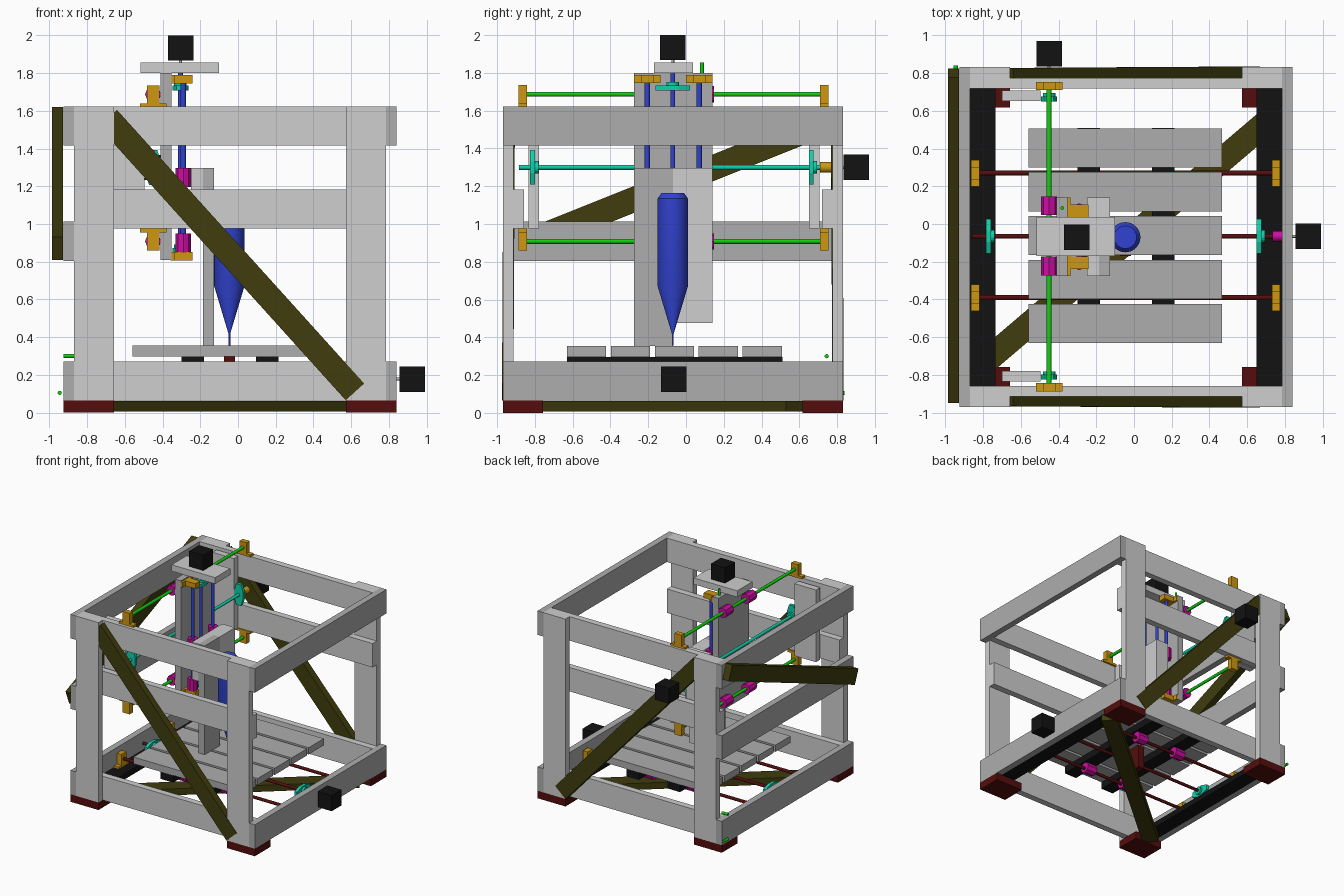
import bpy, bmesh, math
from mathutils import Vector, Matrix

if "Cube" in bpy.data.objects:
    bpy.data.objects.remove(bpy.data.objects["Cube"])


def mat(name, r, g, b):
    m = bpy.data.materials.new(name)
    m.diffuse_color = (r, g, b, 1)
    m.use_nodes = True
    m.node_tree.nodes["Principled BSDF"].inputs["Base Color"].default_value = m.diffuse_color
    return m


LIGHT = mat("light_grey", 0.62, 0.62, 0.62)
GREY = mat("mid_grey", 0.42, 0.42, 0.42)
BLACK = mat("black", 0.006, 0.006, 0.006)
RED = mat("dark_red", 0.09, 0.004, 0.004)
OLIVE = mat("olive", 0.05, 0.046, 0.004)
GOLD = mat("gold", 0.62, 0.31, 0.006)
GREEN = mat("green", 0.006, 0.62, 0.006)
TEAL = mat("teal", 0.006, 0.62, 0.40)
MAGENTA = mat("magenta", 0.62, 0.004, 0.36)
BLUE = mat("blue", 0.03, 0.055, 0.62)


def finish(bm, name, material):
    bmesh.ops.recalc_face_normals(bm, faces=bm.faces)
    me = bpy.data.meshes.new(name)
    bm.to_mesh(me)
    bm.free()
    me.materials.append(material)
    ob = bpy.data.objects.new(name, me)
    bpy.context.collection.objects.link(ob)
    return ob


def add_box(bm, x, y, z):
    size = Matrix.Diagonal((x[1] - x[0], y[1] - y[0], z[1] - z[0], 1))
    mid = Matrix.Translation(((x[0] + x[1]) / 2, (y[0] + y[1]) / 2, (z[0] + z[1]) / 2))
    bmesh.ops.create_cube(bm, size=1, matrix=mid @ size)


def box(name, material, x, y, z):
    bm = bmesh.new()
    add_box(bm, x, y, z)
    return finish(bm, name, material)


def smooth(ob):
    for p in ob.data.polygons:
        p.use_smooth = len(p.vertices) == 4


def rod(name, material, a, b, r=0.013, sides=20):
    a, b = Vector(a), Vector(b)
    bm = bmesh.new()
    rot = (b - a).to_track_quat('Z', 'Y').to_matrix().to_4x4()
    bmesh.ops.create_cone(bm, cap_ends=True, segments=sides, radius1=r, radius2=r,
                          depth=(b - a).length, matrix=Matrix.Translation((a + b) / 2) @ rot)
    ob = finish(bm, name, material)
    if sides > 8:
        smooth(ob)
    return ob


def brace(name, a, b, flat_axis, width=0.132, thick=0.06):
    """Diagonal plank from a to b, thin along flat_axis."""
    a, b, n = Vector(a), Vector(b), Vector(flat_axis)
    d = (b - a).normalized()
    n = (n - d * n.dot(d)).normalized()
    s = n.cross(d)
    rot = Matrix((d, s, n)).transposed().to_4x4()
    bm = bmesh.new()
    bmesh.ops.create_cube(bm, size=1, matrix=Matrix.Translation((a + b) / 2) @ rot @
                          Matrix.Diagonal(((b - a).length, width, thick, 1)))
    return finish(bm, name, OLIVE)


def place(ob, origin, axis, up):
    """Turn local z onto the shaft axis and local y onto up."""
    z, y = Vector(axis), Vector(up)
    ob.data.transform(Matrix.Translation(origin) @ Matrix((y.cross(z), y, z)).transposed().to_4x4())


def rod_support(name, origin, axis, up):
    """Gold shaft support: upright with a wide foot 0.065 below the shaft."""
    bm = bmesh.new()
    add_box(bm, (-0.033, 0.033), (-0.047, 0.048), (-0.022, 0.022))
    add_box(bm, (-0.07, 0.07), (-0.067, -0.047), (-0.022, 0.022))
    place(finish(bm, name, GOLD), origin, axis, up)


def flange(name, origin, axis, up):
    """Teal two-bolt flange bearing, long along up, with a round hub."""
    bm = bmesh.new()
    pts = [(0.022, 0.092), (0.043, 0.03), (0.043, -0.03), (0.022, -0.092)]
    outline = pts + [(-x, y) for x, y in reversed(pts)]
    f = bm.faces.new([bm.verts.new((x, y, -0.022)) for x, y in outline])
    ext = bmesh.ops.extrude_face_region(bm, geom=[f])
    vs = [v for v in ext["geom"] if isinstance(v, bmesh.types.BMVert)]
    bmesh.ops.translate(bm, verts=vs, vec=(0, 0, 0.026))
    bmesh.ops.create_cone(bm, cap_ends=True, segments=20, radius1=0.033, radius2=0.033, depth=0.044)
    place(finish(bm, name, TEAL), origin, axis, up)


X, Y, Z = (1, 0, 0), (0, 1, 0), (0, 0, 1)
DOWN = (0, 0, -1)

# frame: outer posts, inner front/back rails, outer side rails, feet
XP = {"left": (-0.87, -0.657), "right": (0.573, 0.785)}
XF = {"left": (-0.925, -0.657), "right": (0.573, 0.84)}
YP = {"front": (-0.97, -0.914), "back": (0.775, 0.831)}
YR = {"front": (-0.914, -0.858), "back": (0.719, 0.775)}
YF = {"front": (-0.97, -0.757), "back": (0.618, 0.831)}
for e in ("front", "back"):
    for s in ("left", "right"):
        box(f"{e}_{s}_post", LIGHT, XP[s], YP[e], (0.065, 1.622))
        box(f"{e}_{s}_foot", RED, XF[s], YF[e], (0, 0.065))
    for n, z in (("bottom", 0.065), ("middle", 0.975), ("top", 1.415)):
        box(f"{e}_{n}_rail", LIGHT, (-0.87, 0.785), YR[e], (z, z + 0.207))
for s, x in (("left", (-0.925, -0.87)), ("right", (0.785, 0.84))):
    for n, z in (("bottom", 0.065), ("middle", 0.805), ("top", 1.415)):
        if (s, n) != ("right", "middle"):
            box(f"{s}_{n}_rail", GREY, x, (-0.97, 0.831), (z, z + 0.207))

# diagonal braces
brace("front_brace", (-0.69, -0.936, 1.56), (0.62, -0.944, 0.11), Y)
brace("back_brace", (-0.69, 0.797, 1.56), (0.62, 0.805, 0.11), Y)
brace("left_brace", (-0.957, -0.925, 0.87), (-0.957, 0.80, 1.56), X)
brace("bottom_brace", (-0.80, -0.74, 0.035), (0.75, 0.58, 0.035), Z, thick=0.056)

# table axis along x: black bed boards, rods, supports, screw, motor
box("left_bed_board", BLACK, (-0.87, -0.735), (-0.858, 0.719), (0.065, 0.115))
box("right_bed_board", BLACK, (0.65, 0.785), (-0.858, 0.719), (0.065, 0.115))
SY = -0.065
for y in (0.27, -0.39):
    rod("table_rod", RED, (-0.86, y, 0.18), (0.775, y, 0.18))
    for x in (-0.842, 0.753):
        rod_support("table_rod_support", (x, y, 0.18), X, Z)
    for x in (-0.24, 0.155):
        rod("table_bearing", MAGENTA, (x - 0.048, y, 0.19), (x + 0.048, y, 0.19), 0.048, 8)
rod("table_screw", RED, (-0.86, SY, 0.178), (0.74, SY, 0.178))
for x in (-0.762, 0.672):
    flange("table_screw_flange", (x, SY, 0.178), X, Y)
rod("table_coupling", MAGENTA, (0.735, SY, 0.178), (0.785, SY, 0.178), 0.027)
rod("table_motor_shaft", GREY, (0.77, SY, 0.178), (0.86, SY, 0.178), 0.008)
box("table_motor", BLACK, (0.857, 0.99), (SY - 0.067, SY + 0.067), (0.11, 0.245))

# table: cross boards, nut block and five slats
for x in (-0.24, 0.155):
    box("table_cross_board", BLACK, (x - 0.06, x + 0.06), (-0.63, 0.51), (0.235, 0.297))
box("table_nut_block", RED, (-0.075, -0.015), (-0.17, 0.04), (0.09, 0.297))
for i in range(5):
    y = -0.63 + i * 0.2325
    box("table_slat", GREY, (-0.56, 0.467), (y, y + 0.207), (0.297, 0.355))

# gantry axis along y: two rods, screw, motor
GX = -0.45
for z, up in ((1.687, Z), (0.908, DOWN)):
    rod("gantry_rod", GREEN, (GX, -0.88, z), (GX, 0.75, z))
    for y in (-0.865, 0.732):
        rod_support("gantry_rod_support", (GX, y, z), Y, up)
    for y in (-0.222, 0.097):
        rod("gantry_bearing", MAGENTA, (GX, y - 0.05, z), (GX, y + 0.05, z), 0.043, 8)
rod("gantry_screw", TEAL, (GX, -0.885, 1.30), (GX, 0.72, 1.30))
flange("front_gantry_flange", (GX, -0.803, 1.30), Y, Z)
flange("back_gantry_flange", (GX, 0.672, 1.30), Y, Z)
box("front_flange_board", LIGHT, (-0.70, -0.495), (-0.835, -0.778), (0.975, 1.60))
box("back_flange_board", LIGHT, (-0.70, -0.495), (0.652, 0.708), (0.975, 1.60))
rod("gantry_coupling", GOLD, (GX, 0.71, 1.30), (GX, 0.775, 1.30), 0.028)
rod("gantry_motor_shaft", GREY, (GX, 0.76, 1.30), (GX, 0.84, 1.30), 0.008)
box("gantry_motor", BLACK, (GX - 0.067, GX + 0.067), (0.835, 0.97), (1.233, 1.367))

# column with the vertical axis
box("column_board", GREY, (-0.41, -0.353), (-0.275, 0.14), (0.81, 1.80))
box("column_top_plate", LIGHT, (-0.517, -0.10), (-0.17, 0.037), (1.80, 1.855))
ZX = -0.29
for y in (-0.205, 0.07):
    rod("lift_rod", BLUE, (ZX, y, 0.815), (ZX, y, 1.787), 0.014)
    for z in (0.829, 1.768):
        rod_support("lift_rod_support", (ZX, y, z), Z, X)
    for z in (0.90, 1.247):
        rod("lift_bearing", MAGENTA, (ZX, y, z - 0.05), (ZX, y, z + 0.05), 0.04, 8)
rod("lift_screw", BLUE, (-0.305, -0.07, 0.85), (-0.305, -0.07, 1.80), 0.013)
for z in (0.87, 1.73):
    flange("lift_screw_flange", (-0.305, -0.07, z), Z, Y)
rod("lift_motor_shaft", GREY, (-0.305, -0.07, 1.78), (-0.305, -0.07, 1.88), 0.008)
box("lift_motor", BLACK, (-0.372, -0.237), (-0.137, -0.002), (1.867, 2.0))

# tool carriage
box("carriage_plate", LIGHT, (-0.25, -0.186), (-0.275, 0.14), (0.975, 1.297))
box("tool_long_board", GREY, (-0.186, -0.126), (-0.275, -0.068), (0.355, 1.297))
box("tool_short_board", LIGHT, (-0.186, -0.126), (-0.068, 0.14), (0.477, 1.297))

# spindle turned from a profile
bm = bmesh.new()
profile = [(0, 0.357), (0.005, 0.357), (0.005, 0.42), (0.08, 0.67), (0.08, 1.135), (0.06, 1.163), (0, 1.163)]
vs = [bm.verts.new((r, 0, z)) for r, z in profile]
es = [bm.edges.new(p) for p in zip(vs, vs[1:])]
bmesh.ops.spin(bm, geom=vs + es, cent=(0, 0, 0), axis=Z, angle=math.tau, steps=32)
bmesh.ops.remove_doubles(bm, verts=bm.verts, dist=1e-5)
bmesh.ops.translate(bm, verts=bm.verts, vec=(-0.046, -0.07, 0))
spindle = finish(bm, "spindle", BLUE)
bpy.context.view_layer.objects.active = spindle
spindle.select_set(True)
bpy.ops.object.shade_smooth_by_angle(angle=math.radians(25))

# small limit pins
rod("column_pin", GREEN, (-0.38, 0.085, 1.79), (-0.38, 0.085, 1.855), 0.01)
rod("left_pin", GREEN, (-0.925, 0.745, 0.30), (-0.868, 0.745, 0.30), 0.011)
rod("back_left_pin", GREEN, (-0.945, 0.775, 0.105), (-0.945, 0.84, 0.105), 0.011)
